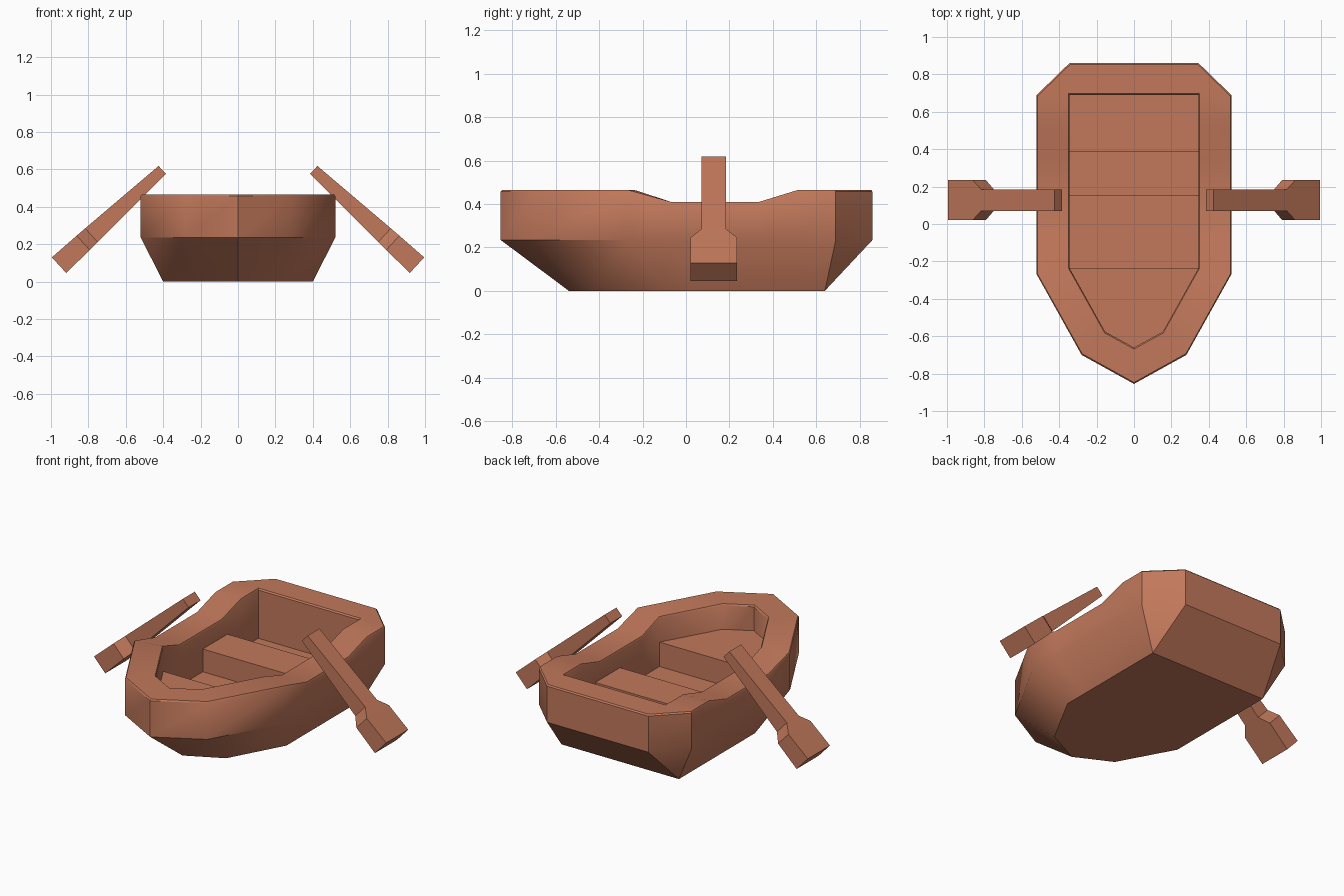
import bpy, bmesh, math
from mathutils import Vector

cube = bpy.data.objects.get("Cube")
if cube:
    bpy.data.objects.remove(cube, do_unlink=True)

clay = bpy.data.materials.new("terracotta")
clay.use_nodes = True
clay.diffuse_color = (0.54, 0.19, 0.105, 1)
bsdf = clay.node_tree.nodes["Principled BSDF"]
bsdf.inputs["Base Color"].default_value = clay.diffuse_color
bsdf.inputs["Roughness"].default_value = 0.8


def loft(name, rings, smooth=None):
    """Skin a stack of closed rings and cap both ends."""
    bm = bmesh.new()
    loops = [[bm.verts.new(p) for p in ring] for ring in rings]
    n = len(loops[0])
    for a, b in zip(loops, loops[1:]):
        for i in range(n):
            j = (i + 1) % n
            bm.faces.new((a[i], a[j], b[j], b[i]))
    bm.faces.new(loops[0][::-1])
    bm.faces.new(loops[-1])
    bmesh.ops.remove_doubles(bm, verts=bm.verts, dist=0.0005)
    bmesh.ops.recalc_face_normals(bm, faces=bm.faces)
    mesh = bpy.data.meshes.new(name)
    bm.to_mesh(mesh)
    bm.free()
    mesh.materials.append(clay)
    obj = bpy.data.objects.new(name, mesh)
    bpy.context.collection.objects.link(obj)
    if smooth:
        bpy.ops.object.select_all(action='DESELECT')
        obj.select_set(True)
        bpy.context.view_layer.objects.active = obj
        bpy.ops.object.shade_smooth_by_angle(angle=math.radians(smooth))
    return obj


def ring(half, heights):
    """Mirror a bow-to-stern half outline into a closed ring."""
    pts = [(x, y, z) for (x, y), z in zip(half, heights)]
    return pts + [(-x, y, z) for x, y, z in reversed(pts[1:])]


def inset(half, k):
    return [(x * k, (y - 0.05) * k + 0.05) for x, y in half]


# Half outlines, running from the bow tip to the stern
sides = (-0.07, 0.34, 0.52, 0.69)
outer = [(0, -0.855), (0.28, -0.70), (0.52, -0.27)] + [(0.52, y) for y in sides] + [(0.345, 0.86)]
inner = [(0, -0.66), (0.155, -0.575), (0.345, -0.235)] + [(0.345, y) for y in sides] + [(0.345, 0.69)]
keel = [(0, -0.54), (0.22, -0.43), (0.40, -0.10)] + [(0.40, y) for y in (0.03, 0.36, 0.5, 0.64, 0.64)]

# Gunwale heights dip amidships
rim = [0.465] * 3 + [0.41] * 2 + [0.465] * 3
lip = [z - 0.008 for z in rim]
floor = 0.16

# Hull with an open cockpit
loft("hull", [
    ring(keel, [0] * 8),
    ring(outer, [0.235] * 8),
    ring(outer, lip),
    ring(inset(outer, 0.991), rim),
    ring(inset(inner, 1.012), rim),
    ring(inner, lip),
    ring(inner, [floor] * 8),
], smooth=35)

# Bow seat fills the pointed end of the cockpit
bow = inset(inner[:3], 1.005)
bow[2] = (0.35, -0.235)
loft("bow_seat", [ring(bow, [z] * 3) for z in (floor - 0.02, 0.31)])

# Cross bench
bench = [(-0.35, 0.15), (0.35, 0.15), (0.35, 0.39), (-0.35, 0.39)]
loft("middle_bench", [[(x, y, z) for x, y in bench] for z in (floor - 0.02, 0.30)])

# Oars: (distance along shaft, half width, half thickness)
stations = [(0, 0.0575, 0.029), (0.515, 0.0575, 0.05),
            (0.575, 0.1075, 0.052), (0.751, 0.1075, 0.0565)]
for name, side in (("left_oar", 1), ("right_oar", -1)):
    top = Vector((0.405 * side, 0.128, 0.597))
    along = Vector((0.735 * side, 0, -0.678))
    across = Vector((0.678 * side, 0, 0.735))
    rings = []
    for s, w, t in stations:
        c = top + along * s
        rings.append([c + Vector((0, w * a, 0)) + across * (t * b)
                      for a, b in ((-1, -1), (1, -1), (1, 1), (-1, 1))])
    loft(name, rings)
